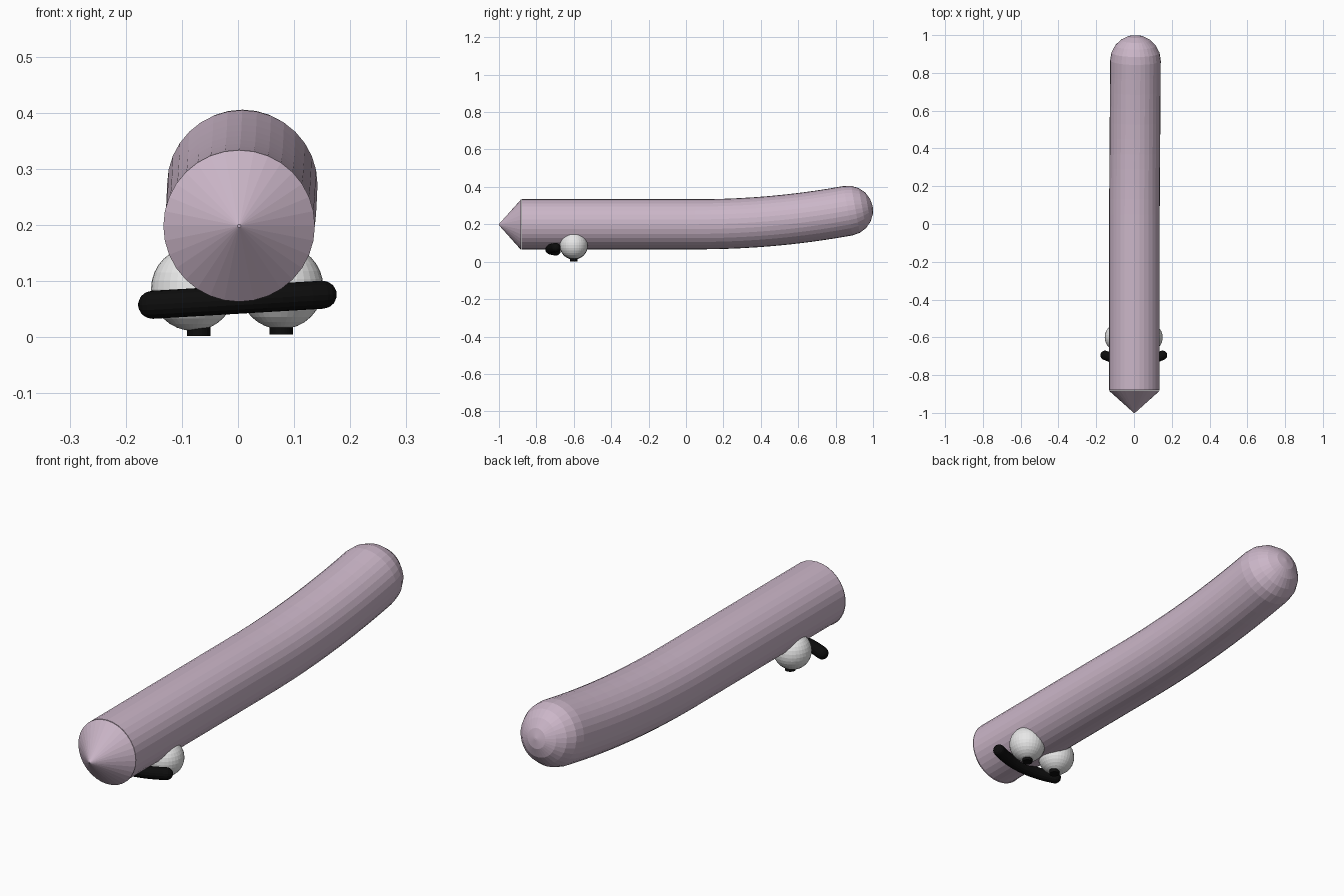
import bpy, bmesh, math
from mathutils import Vector

if "Cube" in bpy.data.objects:
    bpy.data.objects.remove(bpy.data.objects["Cube"])


def material(name, rgb):
    m = bpy.data.materials.new(name)
    m.diffuse_color = (*rgb, 1)
    m.use_nodes = True
    m.node_tree.nodes["Principled BSDF"].inputs["Base Color"].default_value = m.diffuse_color
    return m


MAUVE = material("pale mauve", (0.60, 0.47, 0.58))
WHITE = material("white", (0.80, 0.80, 0.80))
BLACK = material("black", (0.004, 0.004, 0.004))


def finish(name, bm, mat):
    bmesh.ops.recalc_face_normals(bm, faces=bm.faces[:])
    mesh = bpy.data.meshes.new(name)
    bm.to_mesh(mesh)
    bm.free()
    mesh.materials.append(mat)
    obj = bpy.data.objects.new(name, mesh)
    bpy.context.collection.objects.link(obj)
    return obj


def sweep(name, rings, sides, ref, mat):
    """Skin rings given as (centre, axis, radius); both ends are capped."""
    bm = bmesh.new()
    loops = []
    for c, axis, r in rings:
        axis = Vector(axis).normalized()
        u = Vector(ref).cross(axis).normalized()
        v = axis.cross(u)
        loops.append([bm.verts.new(Vector(c) + r * (math.cos(a) * u + math.sin(a) * v))
                      for a in (2 * math.pi * i / sides for i in range(sides))])
    for a, b in zip(loops, loops[1:]):
        for i in range(sides):
            j = (i + 1) % sides
            bm.faces.new((a[i], a[j], b[j], b[i]))
    bm.faces.new(loops[0])
    bm.faces.new(loops[-1])
    return finish(name, bm, mat)


def dome(c, axis, r, steps):
    """Rings of a rounded end leaving c along axis."""
    axis = Vector(axis).normalized()
    angles = [math.pi / 2 * k / steps for k in range(1, steps)] + [math.pi / 2 - 0.03]
    return [(Vector(c) + axis * r * math.sin(a), axis, r * math.cos(a)) for a in angles]


# Body: straight tube whose tail curves upward to a rounded end
R = 0.134


def spine(y):
    t = max(0, y - 0.05)
    return Vector((0.002 + 0.007 * t, y, 0.2 + 0.11 * t ** 2.05))


ys = [-0.88, -0.4, 0.05] + [0.05 + 0.0816 * k for k in range(1, 11)]
rings = []
for y in ys:
    axis = spine(y + 0.01) - spine(y - 0.01)
    rings.append((spine(y), axis, R))
rings += dome(rings[-1][0], rings[-1][1], R, 5)
sweep("body", rings, 32, (0, 0, 1), MAUVE)

# Pointed nose cone
sweep("nose_cone", [((0.002, -1.0, 0.198), (0, 1, 0), 0.003),
                    ((0.002, -0.882, 0.198), (0, 1, 0), 0.135)], 32, (0, 0, 1), MAUVE)

# Eyes under the body with small pupil discs pointing down
for side, x, z, px in (("left", -0.080, 0.086, -0.070), ("right", 0.077, 0.089, 0.077)):
    bm = bmesh.new()
    bmesh.ops.create_uvsphere(bm, u_segments=32, v_segments=16, radius=0.075)
    bmesh.ops.translate(bm, verts=bm.verts[:], vec=(x, -0.6, z))
    finish(side + "_eye", bm, WHITE)
    low = z - 0.0845
    sweep(side + "_pupil", [((px, -0.6, low), (0, 0, 1), 0.021),
                            ((px, -0.6, low + 0.022), (0, 0, 1), 0.021)], 24, (0, 1, 0), BLACK)

# Mouth: slightly tilted curved tube with round ends


def lip(t):
    return Vector((-0.001 + 0.152 * t, -0.728 + 0.033 * t * t, 0.0665 + 0.009 * t))


r = 0.025
path = [(lip(t), lip(t + 0.01) - lip(t - 0.01), r) for t in (k / 6 for k in range(-6, 7))]
start = [(c, -a, q) for c, a, q in dome(path[0][0], -path[0][1], r, 4)][::-1]
end = dome(path[-1][0], path[-1][1], r, 4)
sweep("mouth", start + path + end, 16, (0, 0, 1), BLACK)
